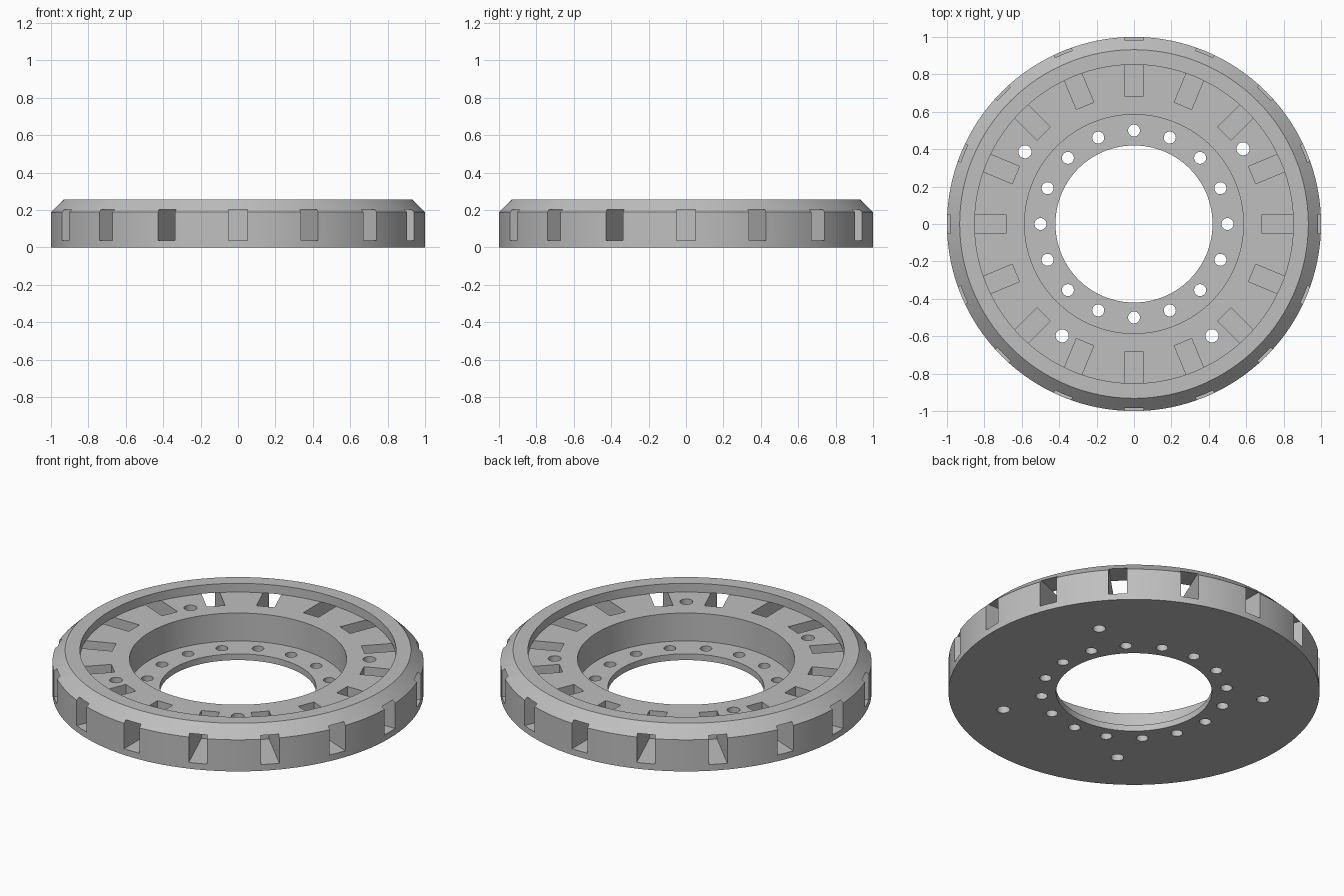
import bpy
import bmesh
import math
from mathutils import Matrix, Vector

cube = bpy.data.objects.get("Cube")
if cube:
    bpy.data.objects.remove(cube, do_unlink=True)

FLOOR, WEB, TOP = 0.203, 0.037, 0.255

grey = bpy.data.materials.new("machined_grey")
grey.use_nodes = True
colour = (0.52, 0.52, 0.52, 1)
grey.diffuse_color = colour
grey.node_tree.nodes["Principled BSDF"].inputs["Base Color"].default_value = colour


def make_object(name, bm):
    bmesh.ops.recalc_face_normals(bm, faces=bm.faces)
    mesh = bpy.data.meshes.new(name)
    bm.to_mesh(mesh)
    bm.free()
    obj = bpy.data.objects.new(name, mesh)
    bpy.context.collection.objects.link(obj)
    mesh.materials.append(grey)
    return obj


# Stepped ring body, turned from its cross-section (radius, height)
profile = [(0.42, 0), (1, 0), (1, 0.188), (0.932, TOP), (0.852, TOP),
           (0.852, FLOOR), (0.585, FLOOR), (0.585, WEB), (0.42, WEB)]
bm = bmesh.new()
verts = [bm.verts.new((r, 0, z)) for r, z in profile]
edges = [bm.edges.new((v, verts[i - 1])) for i, v in enumerate(verts)]
bmesh.ops.spin(bm, geom=verts + edges, cent=(0, 0, 0), axis=(0, 0, 1),
               angle=math.tau, steps=128, use_merge=True)
bmesh.ops.remove_doubles(bm, verts=bm.verts, dist=0.0001)
ring = make_object("slotted_ring", bm)

# Cutters: radial slots, inner bolt holes and four mounting holes
bm = bmesh.new()


def drill(x, y, radius):
    bmesh.ops.create_cone(bm, cap_ends=True, segments=32, radius1=radius,
                          radius2=radius, depth=1, matrix=Matrix.Translation((x, y, 0)))


slot_in, slot_out, slot_top = 0.684, 1.1, FLOOR + 0.0005
slot_place = Matrix.Translation(((slot_in + slot_out) / 2, 0, (WEB + slot_top) / 2))
slot_size = Matrix.Diagonal((slot_out - slot_in, 0.1, slot_top - WEB, 1))
for i in range(16):
    angle = math.tau * i / 16
    turn = Matrix.Rotation(angle, 4, "Z")
    bmesh.ops.create_cube(bm, size=1, matrix=turn @ slot_place @ slot_size)
    drill(0.5 * math.cos(angle), 0.5 * math.sin(angle), 0.032)
for x, y in [(0.583, 0.402), (-0.583, 0.386), (0.417, -0.598), (-0.384, -0.598)]:
    drill(x, y, 0.035)
cutter = make_object("slot_and_hole_cutter", bm)
cutter.hide_render = True

# Cut the ring, then drop the cutter
cut = ring.modifiers.new("cut", "BOOLEAN")
cut.operation = "DIFFERENCE"
cut.solver = "EXACT"
cut.object = cutter
bpy.ops.object.select_all(action="DESELECT")
ring.select_set(True)
bpy.context.view_layer.objects.active = ring
bpy.ops.object.modifier_apply(modifier=cut.name)
bpy.data.objects.remove(cutter, do_unlink=True)

# Smooth round walls with crisp edges
bpy.ops.object.shade_smooth_by_angle(angle=math.radians(30))
